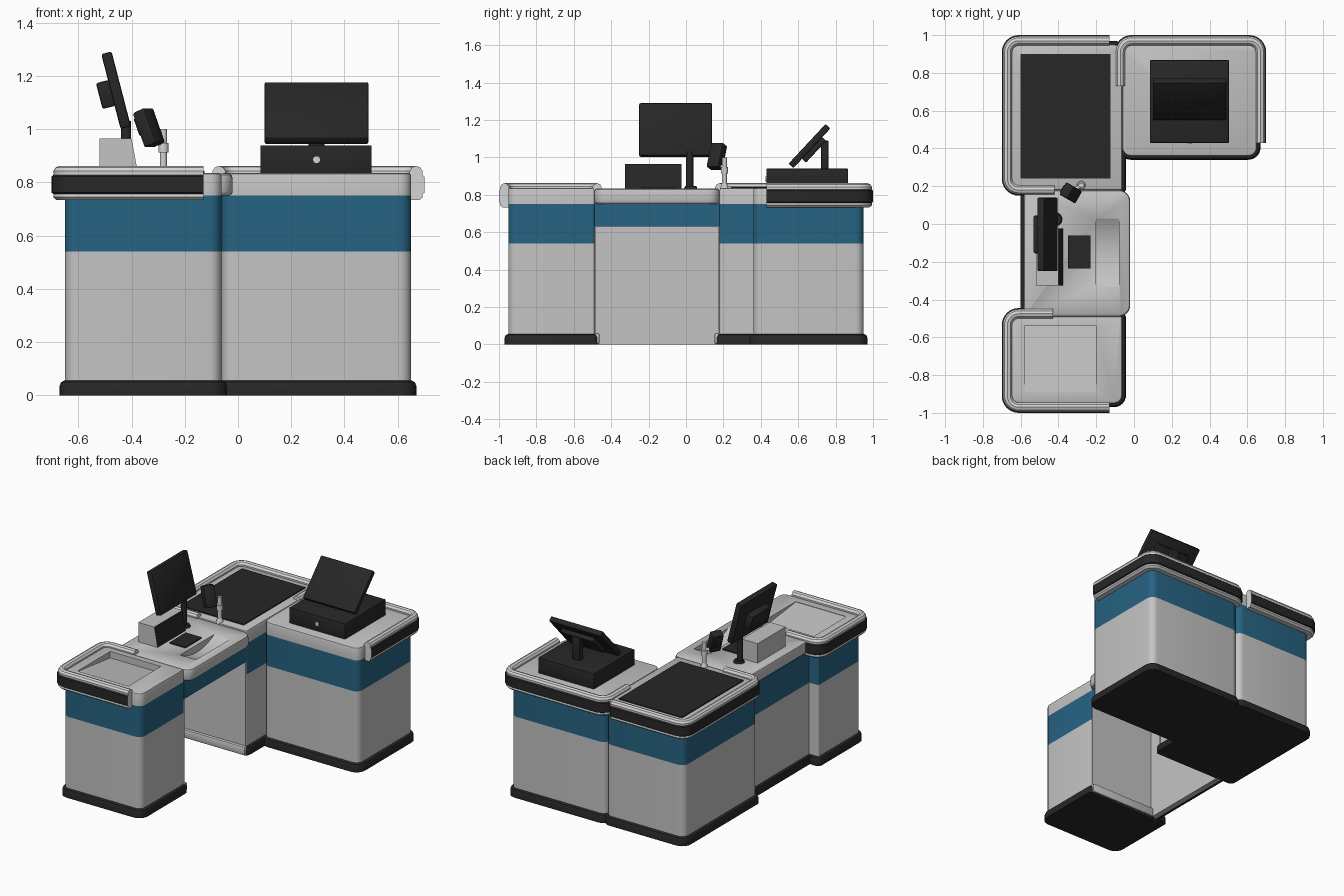
import bpy, bmesh, math
from mathutils import Matrix, Vector, Euler

if "Cube" in bpy.data.objects:
    bpy.data.objects.remove(bpy.data.objects["Cube"])


def material(name, r, g, b):
    m = bpy.data.materials.new(name)
    m.diffuse_color = (r, g, b, 1)
    m.use_nodes = True
    m.node_tree.nodes["Principled BSDF"].inputs["Base Color"].default_value = m.diffuse_color
    return m


GRAY = material("light gray", 0.55, 0.55, 0.55)
TRIM = material("pale trim", 0.66, 0.66, 0.66)
BLUE = material("blue", 0.02, 0.125, 0.225)
BLACK = material("black", 0.02, 0.02, 0.02)


def finish(name, bm, mats):
    bmesh.ops.recalc_face_normals(bm, faces=bm.faces[:])
    me = bpy.data.meshes.new(name)
    bm.to_mesh(me)
    bm.free()
    for m in mats:
        me.materials.append(m)
    ob = bpy.data.objects.new(name, me)
    bpy.context.collection.objects.link(ob)
    return ob


def box(name, center, size, mat, rot=(0, 0, 0), bevel=0.0):
    bm = bmesh.new()
    bmesh.ops.create_cube(bm, size=1, matrix=Matrix.Diagonal((*size, 1)))
    if bevel:
        bmesh.ops.bevel(bm, geom=bm.edges[:], offset=bevel, segments=2, profile=0.5, affect='EDGES')
    M = Matrix.Translation(center) @ Euler([math.radians(a) for a in rot]).to_matrix().to_4x4()
    bm.transform(M)
    return finish(name, bm, [mat])


def span(name, x0, x1, y0, y1, z0, z1, mat, bevel=0.0):
    return box(name, ((x0 + x1) / 2, (y0 + y1) / 2, (z0 + z1) / 2),
               (x1 - x0, y1 - y0, z1 - z0), mat, bevel=bevel)


def cylinder(name, center, r, depth, mat, rot=(0, 0, 0), r2=None, seg=24):
    bm = bmesh.new()
    bmesh.ops.create_cone(bm, cap_ends=True, segments=seg, radius1=r,
                          radius2=r if r2 is None else r2, depth=depth)
    bm.transform(Matrix.Translation(center) @ Euler([math.radians(a) for a in rot]).to_matrix().to_4x4())
    return finish(name, bm, [mat])


def rounded_rect(rect, radii, inset):
    x0, x1, y0, y1 = rect
    x0, x1, y0, y1 = x0 + inset, x1 - inset, y0 + inset, y1 - inset
    pts = []
    for i, (x, y, sx, sy) in enumerate(((x0, y0, 1, 1), (x1, y0, -1, 1), (x1, y1, -1, -1), (x0, y1, 1, -1))):
        r = max(radii[i] - inset, 0.002)
        for k in range(7):
            a = math.pi + i * math.pi / 2 + k * math.pi / 12
            pts.append((x + sx * r + r * math.cos(a), y + sy * r + r * math.sin(a)))
    return pts


def loft(name, rect, radii, layers, mats, bands=None):
    """Rounded rectangle stacked through (z, inset) layers; bands gives a material per layer."""
    bm = bmesh.new()
    rings = [[bm.verts.new((x, y, z)) for x, y in rounded_rect(rect, radii, ins)] for z, ins in layers]
    for j in range(len(rings) - 1):
        a, b = rings[j], rings[j + 1]
        for i in range(len(a)):
            k = (i + 1) % len(a)
            f = bm.faces.new((a[i], a[k], b[k], b[i]))
            f.material_index = bands[j] if bands else 0
    bm.faces.new(rings[0])
    bm.faces.new(rings[-1]).material_index = bands[-1] if bands else 0
    return finish(name, bm, mats)


def round_path(pts, r):
    P = [Vector(p) for p in pts]
    out = [P[0]]
    for a, b, c in zip(P, P[1:], P[2:]):
        u, v = (a - b).normalized(), (c - b).normalized()
        ctr = b + (u + v) * r
        for k in range(9):
            t = k * math.pi / 16
            out.append(ctr - v * r * math.cos(t) - u * r * math.sin(t))
    return out + [P[-1]]


# rail cross-section: (outward offset, height); black between points 3 and 6
RAIL = [(-0.024, 0.733), (0.012, 0.733), (0.024, 0.744), (0.023, 0.756), (0.030, 0.761), (0.030, 0.822),
        (0.023, 0.828), (0.024, 0.842), (0.015, 0.856), (0.0, 0.862), (-0.015, 0.857), (-0.025, 0.843)]


def rail(name, pts):
    path = round_path(pts, 0.06)
    bm = bmesh.new()
    rings = []
    for i, p in enumerate(path):
        t = (path[min(i + 1, len(path) - 1)] - path[max(i - 1, 0)]).normalized()
        n = Vector((-t.y, t.x))
        rings.append([bm.verts.new((p.x + n.x * o, p.y + n.y * o, z)) for o, z in RAIL])
    for a, b in zip(rings, rings[1:]):
        for i in range(len(RAIL)):
            k = (i + 1) % len(RAIL)
            bm.faces.new((a[i], a[k], b[k], b[i])).material_index = int(3 <= i <= 5)
    bm.faces.new(rings[0])
    bm.faces.new(rings[-1])
    return finish(name, bm, [TRIM, BLACK])


def cut(ob, cutter):
    cutter.hide_render = True
    m = ob.modifiers.new("cut", 'BOOLEAN')
    m.operation, m.object, m.solver = 'DIFFERENCE', cutter, 'EXACT'
    bpy.context.view_layer.objects.active = ob
    bpy.ops.object.modifier_apply(modifier=m.name)
    bpy.data.objects.remove(cutter)


# three cabinets: black plinth, gray body with blue band, worktop
TOP = 0.835
tops = {}
for n, rect in (("back_left", (-0.65, -0.062, 0.18, 0.95)), ("back_right", (-0.062, 0.65, 0.36, 0.95)),
                ("front", (-0.65, -0.062, -0.95, -0.49))):
    R = [0.045] * 4
    if n == "front":
        R = [0.045, 0.045, 0.01, 0.01]
    elif n == "back_left":
        R = [0.01, 0.01, 0.045, 0.045]
    loft(n + "_plinth", rect, R, [(0, -0.02), (0.035, -0.02), (0.05, -0.014), (0.056, 0)], [BLACK])
    loft(n + "_cabinet", rect, R, [(0.05, 0), (0.54, 0), (0.75, 0)], [GRAY, BLUE], [0, 1])
    tops[n] = loft(n + "_worktop", rect, R, [(0.75, 0), (0.825, 0), (0.832, 0.003), (TOP, 0.01)], [GRAY])

# sloping tray sunk into the front worktop, deepest towards +y
w = span("tray_cutter", -0.58, -0.20, -0.89, -0.54, 0.79, 0.9, GRAY)
for v in w.data.vertices:
    if v.co.z < 0.8 and v.co.y < -0.7:
        v.co.z = 0.832
cut(tops["front"], w)

# bumper rails
rail("back_left_rail", [(-0.42, 0.18), (-0.67, 0.18), (-0.67, 0.97), (-0.13, 0.97)])
rail("front_rail", [(-0.13, -0.97), (-0.67, -0.97), (-0.67, -0.475), (-0.43, -0.475)])
rail("back_right_rail", [(-0.072, 0.73), (-0.072, 0.97), (0.67, 0.97), (0.67, 0.43)])

# middle counter with scooped coin basin
counter = loft("middle_counter", (-0.585, -0.02, -0.49, 0.18), [0.005, 0.06, 0.06, 0.005],
               [(0.75, 0.012), (0.757, 0.003), (0.765, 0), (0.815, 0), (0.827, 0.004), (0.833, 0.013)], [GRAY])
cut(counter, cylinder("basin_cutter", (-0.14, -0.152, 0.833 + 0.308), 0.358, 0.12, GRAY, (0, 90, 0), seg=96))

# knee space: back wall, apron, light lining
span("back_wall", -0.58, -0.55, -0.49, 0.18, 0.0, 0.54, GRAY)
span("back_wall_band", -0.58, -0.55, -0.49, 0.18, 0.54, 0.75, BLUE)
span("back_wall_plinth", -0.60, -0.56, -0.50, 0.19, 0, 0.055, BLACK)
span("apron", -0.09, -0.062, -0.49, 0.18, 0.63, 0.752, BLUE)
span("back_lining", -0.555, -0.545, -0.49, 0.18, 0.0, 0.63, GRAY)
for n, y, s in (("front", -0.49, 1), ("back", 0.18, -1)):
    span(n + "_side_lining", -0.55, -0.064, min(y, y + s * 0.008), max(y, y + s * 0.008), 0, 0.63, GRAY)
    e = y + s * 0.028
    span(n + "_foot_bead", -0.55, -0.055, min(y, e), max(y, e), 0, 0.06, GRAY, bevel=0.01)

# conveyor belt and card pad
span("conveyor_belt", -0.60, -0.125, 0.24, 0.90, 0.82, 0.842, BLACK)
span("card_pad", -0.35, -0.23, -0.235, -0.06, 0.82, 0.841, BLACK)

# receipt printer: gray case with sloping black face
printer = span("printer", -0.52, -0.375, -0.325, -0.025, 0.83, 0.965, GRAY)
printer.data.materials.append(BLACK)
for v in printer.data.vertices:
    if v.co.z > 0.9 and v.co.x > -0.4:
        v.co.x = -0.40
for p in printer.data.polygons:
    p.material_index = int(p.center.x > -0.40)

# cashier monitor on a pole
box("monitor_screen", (-0.458, -0.055, 1.146), (0.04, 0.39, 0.29), BLACK, (0, -14.5, 0), 0.008)
box("monitor_housing", (-0.497, -0.055, 1.13), (0.05, 0.2, 0.1), BLACK, (0, -14.5, 0), 0.008)
cylinder("monitor_pole", (-0.42, 0.02, 0.93), 0.019, 0.2, BLACK)
cylinder("monitor_foot", (-0.415, 0.025, 0.839), 0.036, 0.016, BLACK, r2=0.03)

# hand scanner on a pale stand
box("scanner_head", (-0.335, 0.165, 1.005), (0.055, 0.075, 0.14), BLACK, (0, -22, -30), 0.008)
box("scanner_grip", (-0.352, 0.172, 1.015), (0.05, 0.045, 0.07), BLACK, (0, -22, -30), 0.006)
cylinder("scanner_stand", (-0.28, 0.205, 0.915), 0.013, 0.17, TRIM)
cylinder("scanner_stand_foot", (-0.28, 0.205, 0.845), 0.024, 0.03, TRIM, r2=0.014)
cylinder("scanner_stand_collar", (-0.28, 0.205, 0.93), 0.019, 0.035, TRIM)
cylinder("scanner_arm", (-0.30, 0.19, 0.95), 0.01, 0.06, TRIM, (0, 90, 35))

# cash drawer with lock, tilted display and post
span("cash_drawer", 0.084, 0.502, 0.43, 0.867, 0.83, 0.939, BLACK, 0.003)
cylinder("drawer_lock", (0.295, 0.429, 0.885), 0.013, 0.008, TRIM, (90, 0, 0))
box("display_screen", (0.295, 0.66, 1.06), (0.39, 0.035, 0.29), BLACK, (-43, 0, 0), 0.006)
box("display_housing", (0.295, 0.685, 1.04), (0.25, 0.03, 0.16), BLACK, (-43, 0, 0), 0.006)
span("display_post", 0.265, 0.325, 0.722, 0.762, 0.93, 1.09, BLACK, 0.005)

for ob in bpy.data.objects:
    ob.select_set(True)
bpy.context.view_layer.objects.active = bpy.data.objects["middle_counter"]
bpy.ops.object.shade_smooth_by_angle(angle=math.radians(35))
